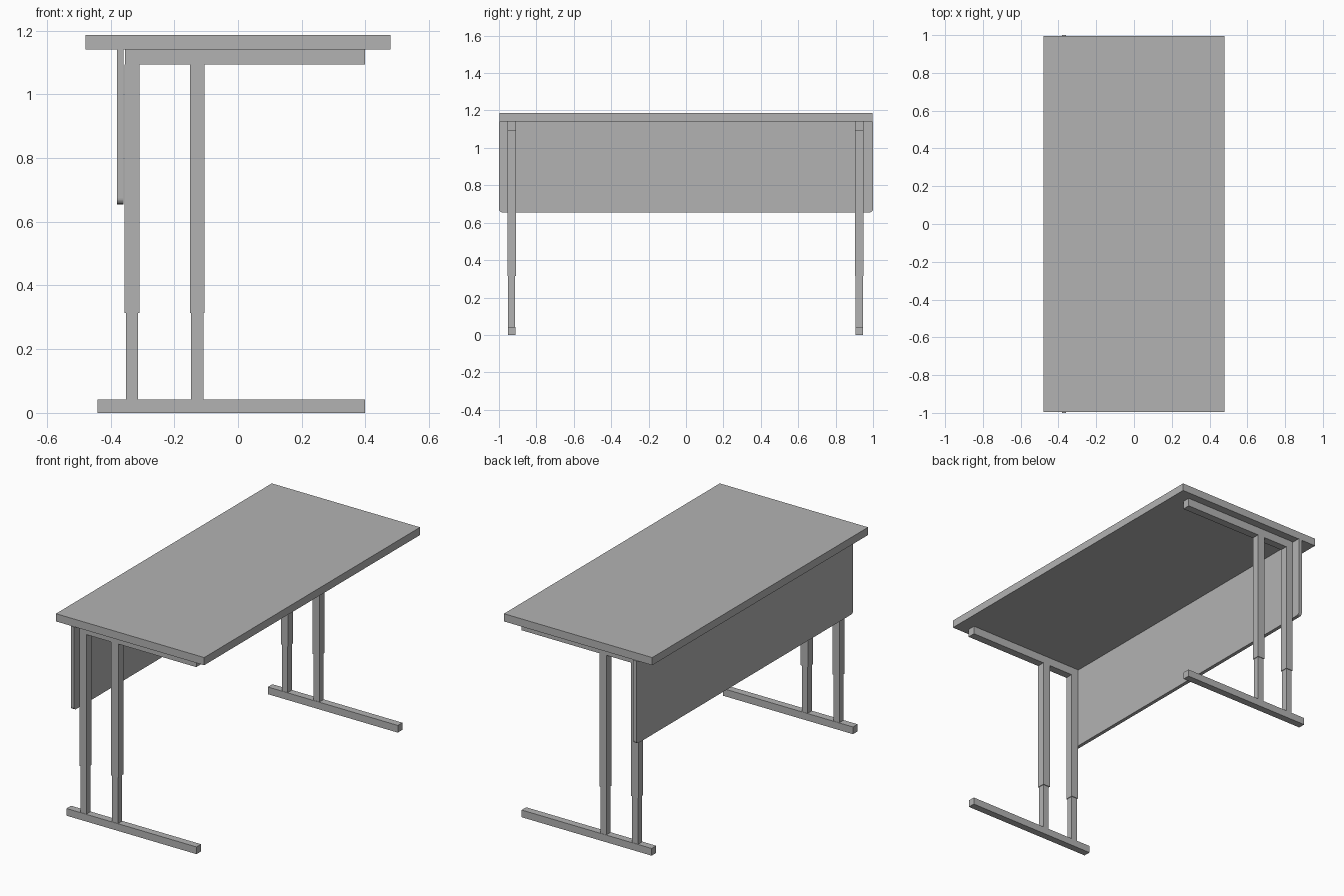
import bpy
import bmesh

cube = bpy.data.objects.get("Cube")
if cube:
    bpy.data.objects.remove(cube, do_unlink=True)

# Single plain grey
grey = bpy.data.materials.new("plain_grey")
grey.use_nodes = True
colour = (0.45, 0.45, 0.45, 1)
grey.diffuse_color = colour
grey.node_tree.nodes["Principled BSDF"].inputs["Base Color"].default_value = colour


def box(name, x, y, z, round_bottom=0):
    """Box from (min, max) ranges; optionally rounds its two lower end corners."""
    bm = bmesh.new()
    bmesh.ops.create_cube(bm, size=1)
    for v in bm.verts:
        v.co = [r[0] if c < 0 else r[1] for c, r in zip(v.co, (x, y, z))]
    if round_bottom:
        edges = [e for e in bm.edges
                 if all(v.co.z == min(w.co.z for w in bm.verts) for v in e.verts)
                 and e.verts[0].co.y == e.verts[1].co.y]
        bmesh.ops.bevel(bm, geom=edges, offset=round_bottom, segments=4,
                        profile=0.5, affect='EDGES')
    mesh = bpy.data.meshes.new(name)
    bm.to_mesh(mesh)
    bm.free()
    mesh.materials.append(grey)
    obj = bpy.data.objects.new(name, mesh)
    bpy.context.collection.objects.link(obj)
    return obj


# Desk top and modesty panel
box("desk_top", (-0.479, 0.479), (-0.996, 0.996), (1.141, 1.186))
box("modesty_panel", (-0.38, -0.359), (-1, 1), (0.655, 1.141), round_bottom=0.018)

# Two end frames: foot, top rail, and two telescopic posts each
for side, yc in (("right", -0.932), ("left", 0.926)):
    outer = (yc - 0.023, yc + 0.023)
    inner = (yc - 0.019, yc + 0.019)
    box(f"{side}_foot", (-0.441, 0.399), (yc - 0.021, yc + 0.021), (0, 0.042))
    box(f"{side}_top_rail", (-0.355, 0.399), outer, (1.093, 1.141))
    for place, xc in (("back", -0.333), ("middle", -0.128)):
        box(f"{side}_{place}_upper_post", (xc - 0.023, xc + 0.023), outer, (0.314, 1.093))
        box(f"{side}_{place}_lower_post", (xc - 0.019, xc + 0.019), inner, (0.042, 0.314))
